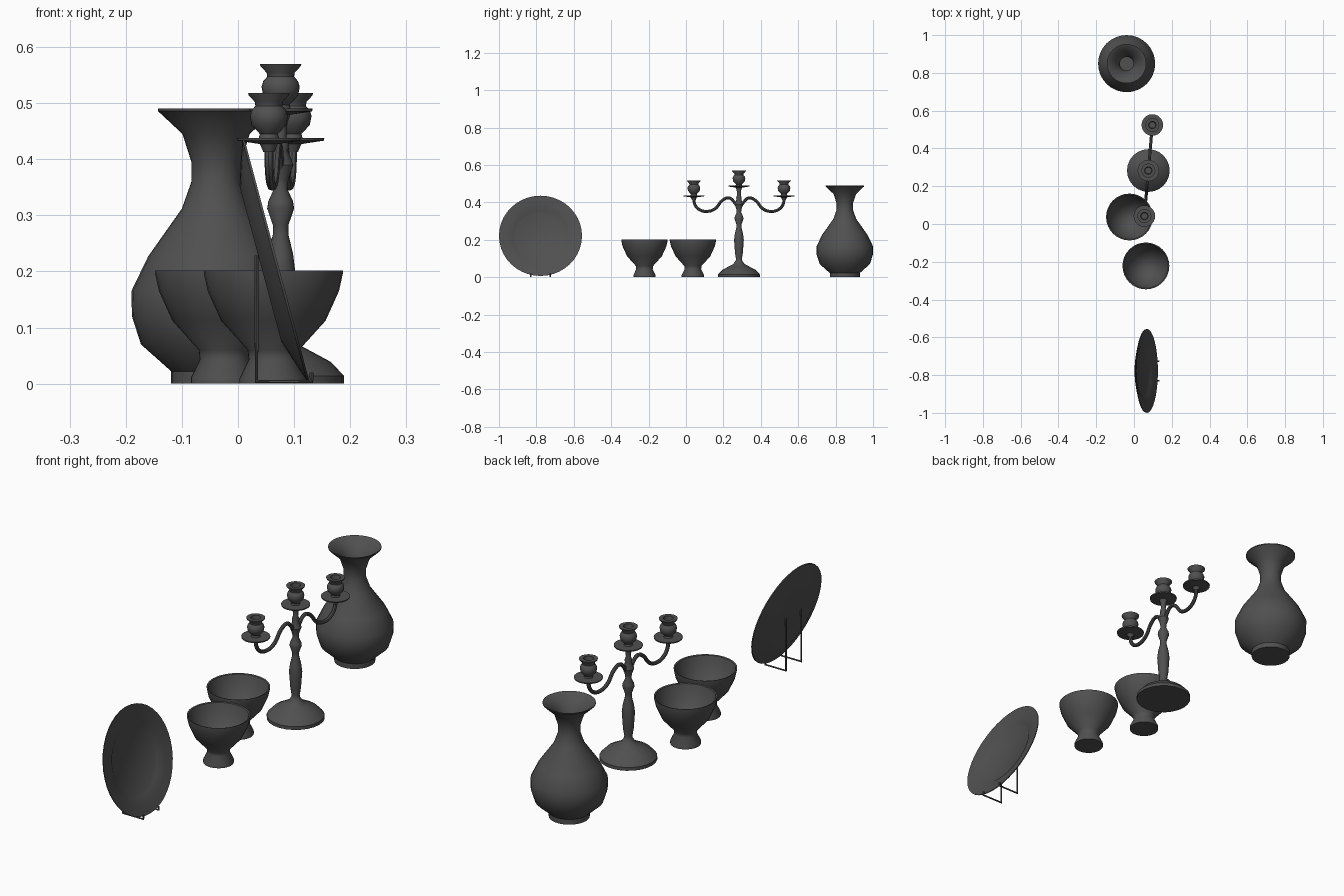
import bpy, bmesh, math
from mathutils import Vector, Matrix

if "Cube" in bpy.data.objects:
    bpy.data.objects.remove(bpy.data.objects["Cube"])

# Dark grey finish shared by every part
dark = bpy.data.materials.new("dark_grey")
dark.diffuse_color = (.08, .08, .08, 1)
dark.use_nodes = True
dark.node_tree.nodes["Principled BSDF"].inputs["Base Color"].default_value = dark.diffuse_color


def finish(obj, angle=40):
    obj.data.materials.clear()
    obj.data.materials.append(dark)
    bpy.ops.object.select_all(action='DESELECT')
    obj.select_set(True)
    bpy.context.view_layer.objects.active = obj
    bpy.ops.object.shade_smooth_by_angle(angle=math.radians(angle))


def lathe(name, profile, loc=(0, 0, 0), segments=32, tilt=0):
    """Spin a list of (radius, height) points around z; radius 0 closes an end."""
    bm = bmesh.new()
    rings = []
    for r, z in profile:
        if r == 0:
            rings.append([bm.verts.new((0, 0, z))] * segments)
        else:
            rings.append([bm.verts.new((r * math.cos(2 * math.pi * i / segments),
                                        r * math.sin(2 * math.pi * i / segments), z))
                          for i in range(segments)])
    for a, b in zip(rings, rings[1:]):
        for i in range(segments):
            j = (i + 1) % segments
            bm.faces.new(list(dict.fromkeys((a[i], a[j], b[j], b[i]))))
    bmesh.ops.recalc_face_normals(bm, faces=bm.faces)
    mesh = bpy.data.meshes.new(name)
    bm.to_mesh(mesh)
    bm.free()
    obj = bpy.data.objects.new(name, mesh)
    bpy.context.collection.objects.link(obj)
    obj.matrix_world = Matrix.Translation(loc) @ Matrix.Rotation(tilt, 4, 'Y')
    finish(obj)
    return obj


def tube(name, points, radius, smooth=False):
    """Round rod along a path, converted to mesh."""
    cu = bpy.data.curves.new(name, 'CURVE')
    cu.dimensions = '3D'
    cu.bevel_depth = radius
    cu.bevel_resolution = 2
    cu.use_fill_caps = True
    cu.resolution_u = 5
    if smooth:
        sp = cu.splines.new('BEZIER')
        sp.bezier_points.add(len(points) - 1)
        for bp, p in zip(sp.bezier_points, points):
            bp.co = p
            bp.handle_left_type = bp.handle_right_type = 'AUTO'
    else:
        sp = cu.splines.new('POLY')
        sp.points.add(len(points) - 1)
        for sp_pt, p in zip(sp.points, points):
            sp_pt.co = (*p, 1)
    obj = bpy.data.objects.new(name, cu)
    bpy.context.collection.objects.link(obj)
    bpy.ops.object.select_all(action='DESELECT')
    obj.select_set(True)
    bpy.context.view_layer.objects.active = obj
    bpy.ops.object.convert(target='MESH')
    finish(bpy.context.object)


# Vase: outer wall, flared lip, inner wall
lathe("vase", [
    (0, 0), (.08, 0), (.08, .022), (.134, .07), (.15, .12), (.151, .165), (.121, .227),
    (.061, .312), (.044, .36), (.044, .395), (.06, .445), (.104, .486), (.104, .49),
    (.098, .488), (.053, .449), (.036, .395), (.036, .36), (.052, .312), (.111, .227),
    (.14, .165), (.138, .12), (.122, .074), (.07, .03), (0, .03)], (-.039, .849, 0))

# Two footed bowls
BOWL = [(0, 0), (.06, 0), (.06, .01), (.044, .043), (.046, .06), (.093, .112), (.117, .165),
        (.124, .197), (.124, .202), (.118, .2), (.109, .165), (.085, .117), (.04, .072), (0, .066)]
for n, (x, y) in enumerate([(-.024, .037), (.063, -.222)]):
    lathe(f"bowl_{n + 1}", BOWL, (x, y, 0))

# Candelabra base and stem
CX, CY = .076, .283
lathe("candelabra_stem", [
    (0, 0), (.113, 0), (.113, .014), (.089, .039), (.05, .06), (.03, .07), (.024, .08),
    (.017, .09), (.016, .1), (.021, .13), (.026, .2), (.022, .232), (.014, .265),
    (.014, .283), (.024, .312), (.022, .325), (.012, .347), (.014, .365), (.023, .39),
    (.013, .415), (.015, .425), (.01, .44), (.012, .465), (.02, .486), (0, .486)],
    (CX, CY, 0), 24)

# Drip pan with candle cup, height measured from the pan
HOLDER = [(0, -.022), (.01, -.022), (.016, -.008), (.056, -.002), (.057, .003), (.018, .003),
          (.016, .01), (.031, .026), (.034, .042), (.031, .052), (.024, .06), (.025, .067),
          (.036, .079), (.037, .083), (.02, .083), (.017, .055), (0, .055)]
AX, AY = -.021, -.241
for part, s, z in (("centre", 0, .487), ("front", 1, .435), ("back", -1, .435)):
    lathe(f"candle_holder_{part}", HOLDER, (CX + AX * s, CY + AY * s, z), 24)

# Curved arms: (fraction of reach, height)
ARM = [(.03, .375), (.1, .4), (.22, .424), (.36, .412), (.53, .366), (.7, .352),
       (.88, .362), (.98, .39), (1, .422)]
for part, s in (("front", 1), ("back", -1)):
    tube(f"candelabra_arm_{part}",
         [(CX + AX * s * t, CY + AY * s * t, z) for t, z in ARM], .008, True)

# Display plate leaning back, hollow side toward +x
PY = -.778
lathe("plate", [
    (0, -.029), (.13, -.029), (.143, -.029), (.19, -.014), (.221, -.003),
    (.222, .001), (.185, -.006), (.145, -.016), (.135, -.022), (0, -.023)],
    (.068, PY, .221), 40, math.radians(75))

# Wire plate stand: two bent wire legs hooked under the rim
for part, y in (("left", PY - .052), ("right", PY + .052)):
    tube(f"stand_leg_{part}",
         [(.033, y, .228), (.033, y, .004), (.131, y, .004), (.131, y, .02)], .004)
